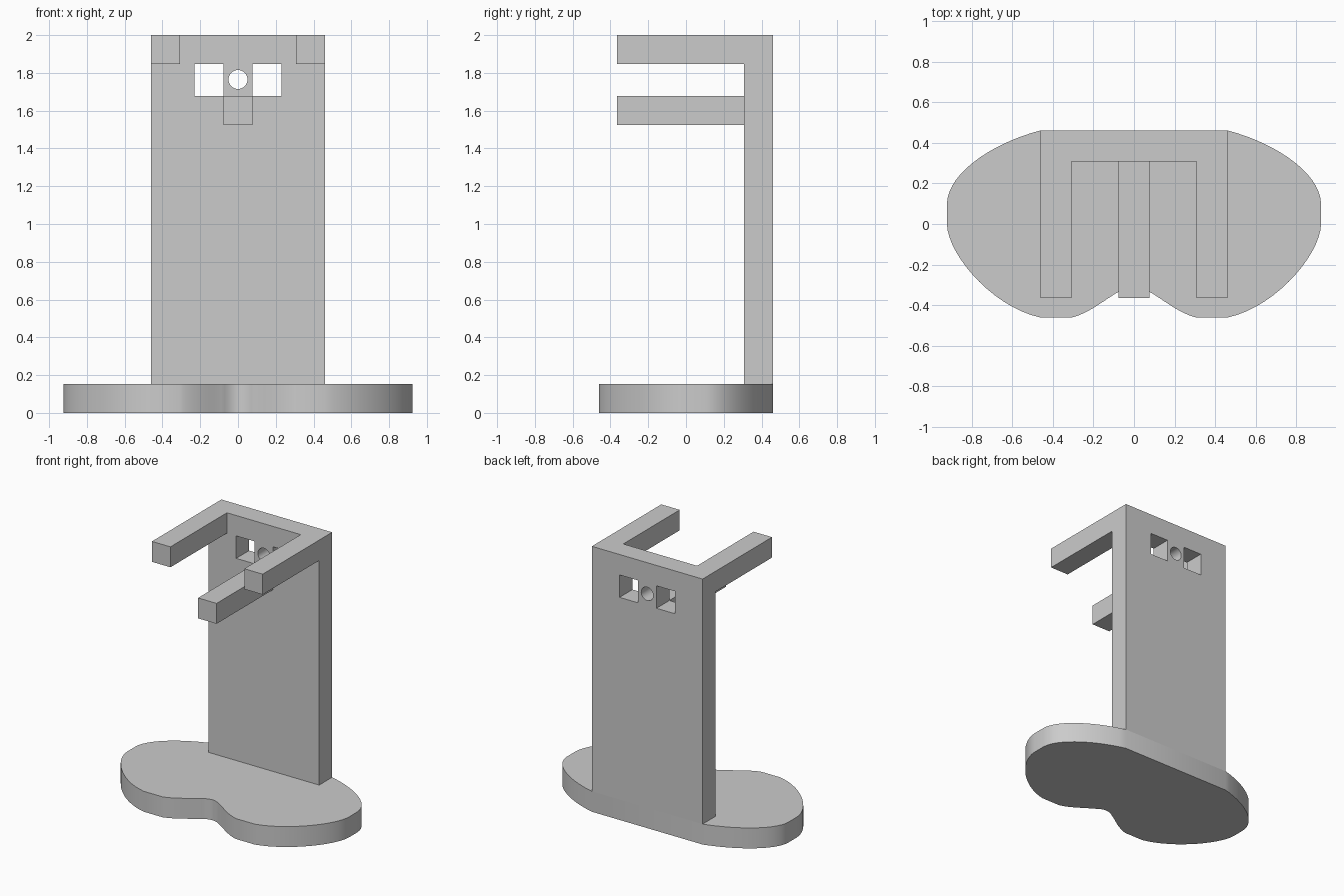
import bpy, bmesh, math
from mathutils import Vector
from mathutils.geometry import interpolate_bezier

cube = bpy.data.objects.get("Cube")
if cube:
    bpy.data.objects.remove(cube, do_unlink=True)

grey = bpy.data.materials.new("plain grey")
grey.use_nodes = True
GREY = (0.6, 0.6, 0.6, 1)
grey.diffuse_color = GREY
grey.node_tree.nodes["Principled BSDF"].inputs["Base Color"].default_value = GREY

T = 2 / 13  # stock thickness shared by every part


def add_object(name, bm):
    bmesh.ops.recalc_face_normals(bm, faces=bm.faces)
    mesh = bpy.data.meshes.new(name)
    bm.to_mesh(mesh)
    bm.free()
    mesh.materials.append(grey)
    obj = bpy.data.objects.new(name, mesh)
    bpy.context.collection.objects.link(obj)
    return obj


def box(name, low, high):
    bm = bmesh.new()
    bmesh.ops.create_cube(bm, size=1)
    for v in bm.verts:
        v.co = [a + (b - a) * (c + 0.5) for a, b, c in zip(low, high, v.co)]
    return add_object(name, bm)


def boolean(target, other, operation):
    mod = target.modifiers.new(other.name, 'BOOLEAN')
    mod.operation = operation
    mod.solver = 'EXACT'
    mod.object = other


# Kidney-shaped base: half outline from Bezier segments, then mirrored
segments = [
    [(3 * T, 3 * T), (0.70, 0.40), (0.92, 0.25), (6 * T, 0.10)],
    [(6 * T, 0.0), (0.92, -0.15), (0.70, -0.41), (3 * T, -3 * T)],
    [(2 * T, -3 * T), (0.22, -0.44), (0.14, -0.37), (T / 2, -0.335)],
    [(T / 2, -0.335), (0.05, -0.315), (0.025, -0.305), (0, -0.305)],
]
half = []
for seg in segments:
    for p in interpolate_bezier(*[Vector(p) for p in seg], 16):
        if not half or (p.xy - half[-1]).length > 1e-4:
            half.append(p.xy)
outline = half + [Vector((-p.x, p.y)) for p in reversed(half[:-1])]

bm = bmesh.new()
bottom = bm.faces.new([bm.verts.new((p.x, p.y, 0)) for p in outline])
top = bmesh.ops.extrude_face_region(bm, geom=[bottom])
bmesh.ops.translate(bm, vec=(0, 0, T),
                    verts=[g for g in top["geom"] if isinstance(g, bmesh.types.BMVert)])
base = add_object("base", bm)

# Upright back panel
panel = box("back_panel", (-3 * T, 2 * T, T), (3 * T, 3 * T, 2))

# Two square windows and a round hole through the panel
cutters = []
for side, name in ((-1, "right"), (1, "left")):
    x1, x2 = sorted((side * T / 2, side * 1.5 * T))
    cutters.append(box(name + "_window_cutter", (x1, T, 1.677), (x2, 4 * T, 2 - T)))
bm = bmesh.new()
bmesh.ops.create_cone(bm, cap_ends=True, segments=48, radius1=0.05, radius2=0.05, depth=0.5)
hole = add_object("hole_cutter", bm)
hole.location = (0, 2.5 * T, 1.765)
hole.rotation_euler.x = math.pi / 2
cutters.append(hole)
for cutter in cutters:
    cutter.hide_render = True
    cutter.hide_set(True)
    cutter.display_type = 'WIRE'
    boolean(panel, cutter, 'DIFFERENCE')

# Two upper arms and a lower centre peg reaching forward
FRONT = -0.365
box("left_arm", (2 * T, FRONT, 2 - T), (3 * T, 2 * T, 2))
box("right_arm", (-3 * T, FRONT, 2 - T), (-2 * T, 2 * T, 2))
box("centre_peg", (-T / 2, FRONT, 1.677 - T), (T / 2, 2 * T, 1.677))

# Smooth the curved walls, keep the corners sharp
bpy.context.view_layer.update()
for obj in (base, panel):
    bpy.ops.object.select_all(action='DESELECT')
    obj.select_set(True)
    bpy.context.view_layer.objects.active = obj
    for mod in list(obj.modifiers):
        bpy.ops.object.modifier_apply(modifier=mod.name)
    bpy.ops.object.shade_smooth_by_angle(angle=math.radians(30))
